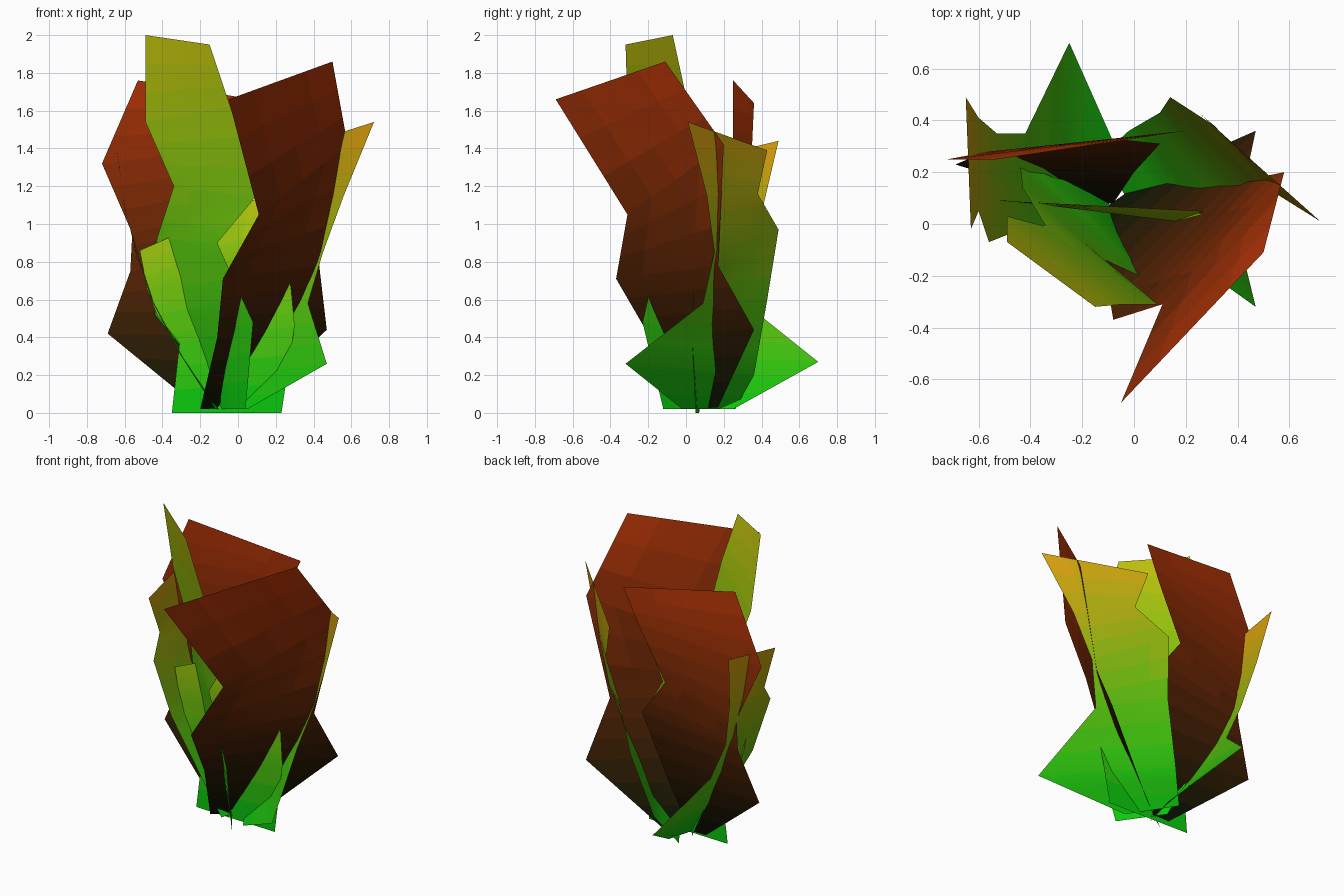
import bpy, bmesh
from mathutils import Vector

if "Cube" in bpy.data.objects:
    bpy.data.objects.remove(bpy.data.objects["Cube"])

BANDS = 14          # colour steps from base to tip
ACROSS, ALONG = 4, 3  # patch subdivisions per leaf segment

GREEN = (0.05, 0.78, 0.08)
DARK = (0.06, 0.10, 0.03)
YELLOW = (0.78, 0.76, 0.08)
AMBER = (0.85, 0.60, 0.08)
RUST = (0.72, 0.22, 0.06)


def band_materials(name, base, tip):
    mats = []
    for i in range(BANDS):
        t = (i + 0.5) / BANDS
        rgb = [(a + (b - a) * t) ** 2.2 for a, b in zip(base, tip)]
        m = bpy.data.materials.new(f"{name}_tint_{i}")
        m.diffuse_color = (*rgb, 1)
        m.use_nodes = True
        m.node_tree.nodes["Principled BSDF"].inputs["Base Color"].default_value = m.diffuse_color
        mats.append(m)
    return mats


def leaf(name, left, right, base, tip):
    """Ragged blade stretched between two edge outlines, tip first."""
    left = [Vector(p) for p in left]
    right = [Vector(p) for p in right]
    rows = []
    for i in range(len(left) - 1):
        for k in range(ALONG):
            t = k / ALONG
            rows.append((left[i].lerp(left[i + 1], t),
                         right[i].lerp(right[i + 1], t)))
    rows.append((left[-1], right[-1]))
    bm = bmesh.new()
    grid = [[bm.verts.new(a.lerp(b, j / ACROSS)) for j in range(ACROSS + 1)]
            for a, b in rows]
    top = max(v.co.z for v in bm.verts)
    for r0, r1 in zip(grid, grid[1:]):
        for j in range(ACROSS):
            f = bm.faces.new((r0[j], r1[j], r1[j + 1], r0[j + 1]))
            f.smooth = True
            h = f.calc_center_median().z / top
            f.material_index = max(0, min(BANDS - 1, int(h * BANDS)))
    me = bpy.data.meshes.new(name)
    bm.to_mesh(me)
    bm.free()
    for m in band_materials(name, base, tip):
        me.materials.append(m)
    ob = bpy.data.objects.new(name, me)
    bpy.context.collection.objects.link(ob)
    return ob


# tall yellow-green leaf at the front left
leaf("tall_front_leaf",
     [(-.49, -.07, 2.0), (-.49, .03, 1.54), (-.34, -.01, 1.2),
      (-.43, .14, .92), (-.44, .23, .52), (-.31, .18, .36), (-.14, .14, .02)],
     [(-.15, -.32, 1.95), (-.04, -.31, 1.62), (.09, -.31, 1.14),
      (-.11, -.14, .9), (.02, -.2, .61), (.08, -.23, .48), (.04, -.12, .02)],
     GREEN, YELLOW)

# big rust leaf leaning to the front right
leaf("right_rust_leaf",
     [(-.05, -.69, 1.66), (.11, -.31, 1.05), (-.08, -.37, .71),
      (-.11, -.19, .4), (-.2, .0, .02)],
     [(.5, -.11, 1.86), (.58, .2, 1.42), (.43, .17, .78),
      (.47, .36, .44), (.04, .17, .03)],
     DARK, RUST)

# amber leaf along the right and back
leaf("right_amber_leaf",
     [(.72, .01, 1.54), (.56, .11, 1.15), (.45, .15, .85),
      (.37, .09, .58), (.47, -.32, .26), (.05, -.02, .02)],
     [(.25, .43, 1.39), (.31, .38, 1.16), (.14, .49, .97),
      (.1, .43, .6), (-.02, .36, .2), (-.13, .26, .02)],
     GREEN, AMBER)

# amber leaf on the left side
leaf("left_amber_leaf",
     [(-.63, -.02, 1.32), (-.6, .05, 1.08), (-.56, -.07, .95),
      (-.46, -.03, .6), (-.3, .0, .3), (-.12, .0, .02)],
     [(-.65, .49, 1.44), (-.6, .41, 1.1), (-.53, .35, .8),
      (-.42, .35, .55), (-.25, .7, .27), (-.05, .25, .02)],
     GREEN, AMBER)

# rust leaf across the back
leaf("back_rust_leaf",
     [(-.53, .25, 1.76), (-.72, .25, 1.32), (-.56, .28, .95),
      (-.57, .28, .75), (-.69, .23, .42), (-.2, .08, .02)],
     [(.2, .36, 1.64), (.1, .35, 1.42), (-.08, .33, 1.08),
      (.1, .31, .83), (.0, .2, .4), (-.08, .08, .02)],
     DARK, RUST)

# short upright leaf through the middle
leaf("middle_leaf",
     [(-.52, .09, .86), (-.48, .09, .65), (-.43, .08, .52),
      (-.31, .08, .37), (-.35, .07, .0)],
     [(.27, .05, 1.21), (.16, .01, .9), (.28, .04, .67),
      (.3, .03, .46), (.23, .05, .0)],
     GREEN, YELLOW)
